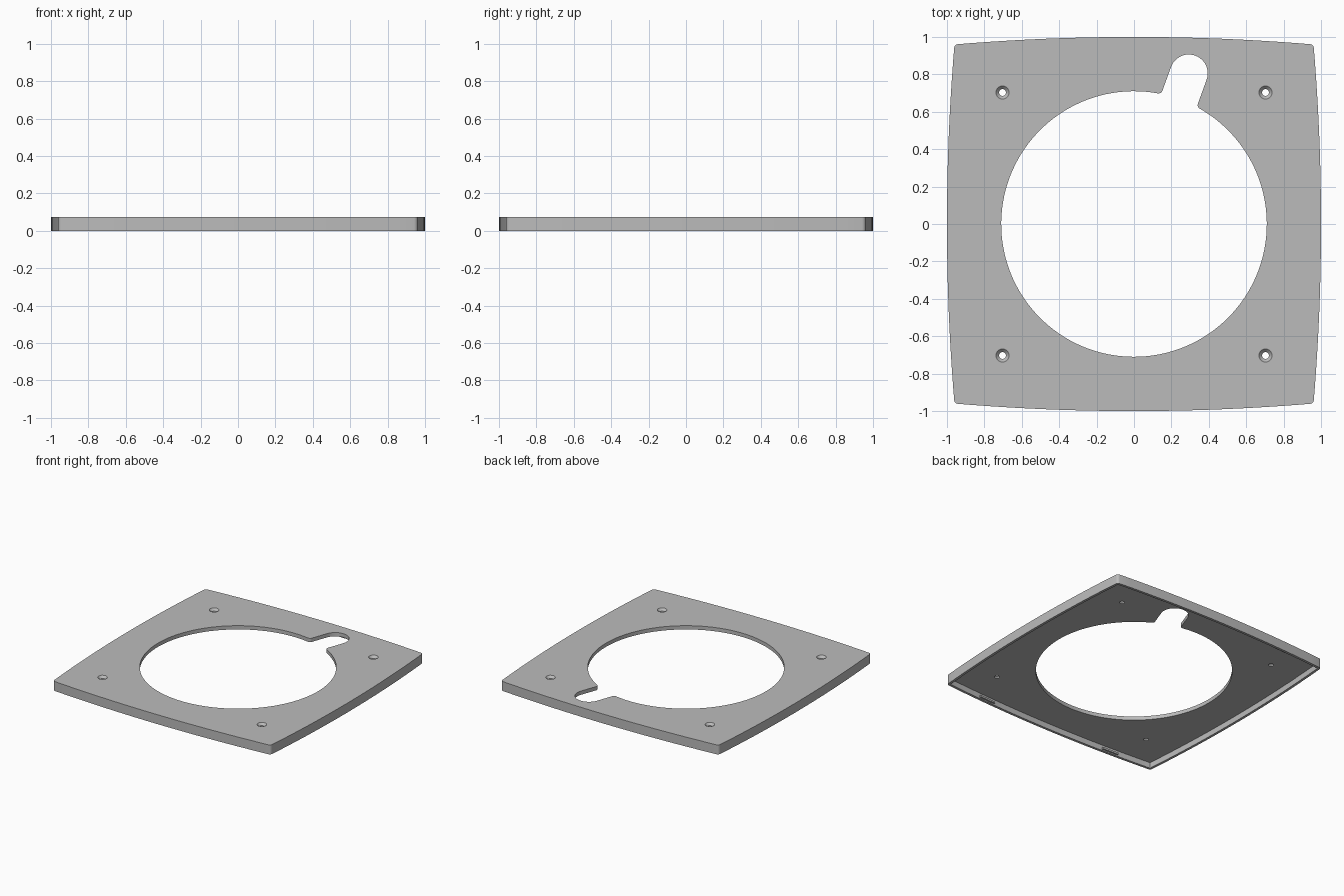
import bpy, bmesh, math
from math import sin, cos, pi, radians
from mathutils import Vector, Matrix

if "Cube" in bpy.data.objects:
    bpy.data.objects.remove(bpy.data.objects["Cube"], do_unlink=True)

HEIGHT, SKIN, WALL = 0.075, 0.03, 0.02

grey = bpy.data.materials.new("satin_grey")
grey.use_nodes = True
colour = (0.5, 0.5, 0.5, 1)
grey.diffuse_color = colour
grey.node_tree.nodes["Principled BSDF"].inputs["Base Color"].default_value = colour


def make_object(name, bm):
    bmesh.ops.recalc_face_normals(bm, faces=bm.faces)
    mesh = bpy.data.meshes.new(name)
    bm.to_mesh(mesh)
    bm.free()
    mesh.materials.append(grey)
    obj = bpy.data.objects.new(name, mesh)
    bpy.context.collection.objects.link(obj)
    return obj


def prism(name, points, z0, z1):
    bm = bmesh.new()
    face = bm.faces.new([bm.verts.new((p[0], p[1], z0)) for p in points])
    top = bmesh.ops.extrude_face_region(bm, geom=[face])["geom"]
    verts = [v for v in top if isinstance(v, bmesh.types.BMVert)]
    bmesh.ops.translate(bm, verts=verts, vec=(0, 0, z1 - z0))
    return make_object(name, bm)


def arc(centre, radius, start, end, steps):
    return [Vector((centre[0] + radius * cos(start + (end - start) * i / steps),
                    centre[1] + radius * sin(start + (end - start) * i / steps)))
            for i in range(steps + 1)]


def bowed_square(corner_radius):
    """Square with gently bowed sides and small tangent corner arcs."""
    q, lean = 0.9395, radians(4.7)
    bow = (q + corner_radius * sin(lean)) / sin(lean)
    mid = q + corner_radius * cos(lean) - bow * cos(lean)
    side = arc((0, mid), bow, pi / 2 - lean, pi / 2 + lean, 24)
    corner = arc((-q, q), corner_radius, pi / 2 + lean, pi - lean, 5)
    quarter = side + corner[1:-1]
    return [Matrix.Rotation(k * pi / 2, 2) @ p for k in range(4) for p in quarter]


def keyhole(radius, slot_radius, slot_distance, fillet, angle):
    """Round opening with a radial round-ended slot and filleted mouth."""
    v = slot_radius + fillet
    u = math.sqrt((radius + fillet) ** 2 - v ** 2)
    t = math.atan2(v, u)
    points = arc((0, 0), radius, t, 2 * pi - t, 120)
    points += arc((u, -v), fillet, pi - t, pi / 2, 6)[1:]
    points += arc((slot_distance, 0), slot_radius, -pi / 2, pi / 2, 24)
    points += arc((u, v), fillet, -pi / 2, t - pi, 6)[:-1]
    return [Matrix.Rotation(angle, 2) @ p for p in points]


def cut(target, cutter):
    mod = target.modifiers.new("cut", "BOOLEAN")
    mod.operation, mod.solver, mod.object = "DIFFERENCE", "EXACT", cutter
    bpy.context.view_layer.objects.active = target
    bpy.ops.object.modifier_apply(modifier=mod.name)
    bpy.data.objects.remove(cutter, do_unlink=True)


# Cover plate with a hollow underside and a keyhole opening
plate = prism("cover_plate", bowed_square(0.022), 0, HEIGHT)
cut(plate, prism("recess_cutter", bowed_square(0.002), -0.1, HEIGHT - SKIN))
cut(plate, prism("opening_cutter",
                 keyhole(0.71, 0.101, 0.857, 0.022, radians(70)), -0.1, 0.2))

# Countersunk screw holes
for sx in (-1, 1):
    for sy in (-1, 1):
        bm = bmesh.new()
        for r1, r2, z0, z1 in ((0.018, 0.018, 0, 0.2),
                               (0.016, 0.054, HEIGHT - 0.02, HEIGHT + 0.02)):
            bmesh.ops.create_cone(
                bm, cap_ends=True, segments=32, radius1=r1, radius2=r2, depth=z1 - z0,
                matrix=Matrix.Translation((sx * 0.703, sy * 0.703, (z0 + z1) / 2)))
            cut(plate, make_object("screw_cutter", bm))
            bm = bmesh.new()
        bm.free()

# Small snap ridges inside the front and back walls
for sy, end in ((-1, "front"), (1, "back")):
    for sx, hand in ((-1, "right"), (1, "left")):
        bm = bmesh.new()
        bmesh.ops.create_cube(bm, size=1, matrix=Matrix.Diagonal((0.14, 0.024, 0.014, 1)))
        ridge = make_object(f"{end}_{hand}_snap_ridge", bm)
        ridge.location = (sx * 0.58, sy * 0.964, 0.016)
        ridge.rotation_euler.z = -sx * sy * radians(2.8)

# Smooth the curved walls, keep the edges crisp
bpy.ops.object.select_all(action="DESELECT")
plate.select_set(True)
bpy.context.view_layer.objects.active = plate
bpy.ops.object.shade_smooth_by_angle(angle=radians(25))
